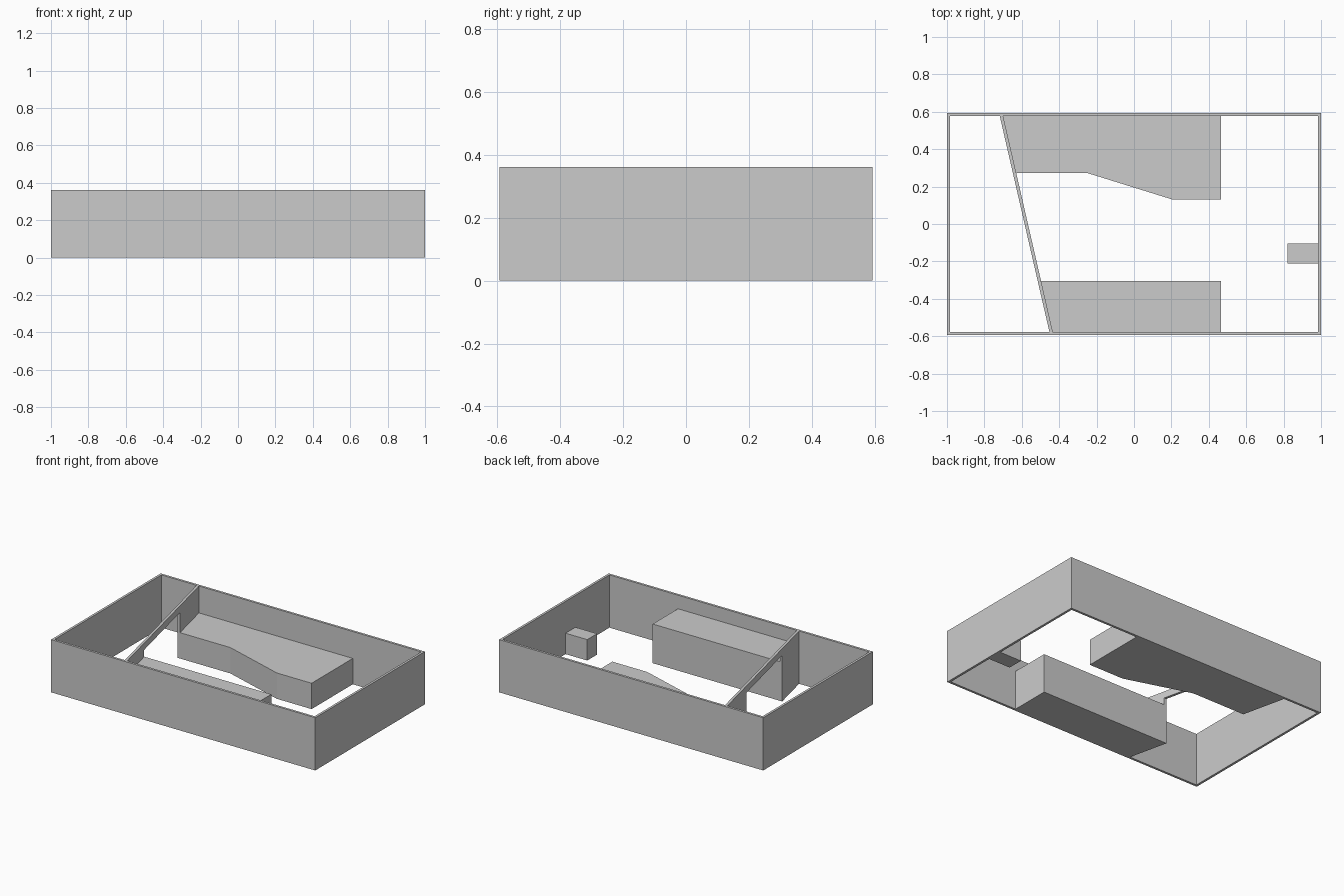
import bpy
import bmesh

cube = bpy.data.objects.get("Cube")
if cube:
    bpy.data.objects.remove(cube, do_unlink=True)

# Single plain grey
grey = bpy.data.materials.new("plain_grey")
grey.use_nodes = True
GREY = (0.6, 0.6, 0.6, 1)
grey.diffuse_color = GREY
grey.node_tree.nodes["Principled BSDF"].inputs["Base Color"].default_value = GREY

# Overall room sizes
HALF_X, HALF_Y, HEIGHT, WALL = 1.0, 0.593, 0.361, 0.016
IN_X, IN_Y = HALF_X - WALL, HALF_Y - WALL


def add_object(name, bm):
    bmesh.ops.recalc_face_normals(bm, faces=bm.faces)
    mesh = bpy.data.meshes.new(name)
    bm.to_mesh(mesh)
    bm.free()
    mesh.materials.append(grey)
    obj = bpy.data.objects.new(name, mesh)
    bpy.context.collection.objects.link(obj)
    return obj


def prism(name, outline, height):
    """Floor outline raised to a height."""
    bm = bmesh.new()
    face = bm.faces.new([bm.verts.new((x, y, 0)) for x, y in outline])
    top = bmesh.ops.extrude_face_region(bm, geom=[face])["geom"]
    verts = [v for v in top if isinstance(v, bmesh.types.BMVert)]
    bmesh.ops.translate(bm, verts=verts, vec=(0, 0, height))
    return add_object(name, bm)


def divider_x(y):
    """Right-hand face of the slanted divider at a depth y."""
    return -0.567 - 0.23 * y


# Outer walls: an open rectangular frame with clean corners
bm = bmesh.new()
rings = []
for hx, hy, z in ((HALF_X, HALF_Y, 0), (HALF_X, HALF_Y, HEIGHT),
                  (IN_X, IN_Y, HEIGHT), (IN_X, IN_Y, 0)):
    rings.append([bm.verts.new((sx * hx, sy * hy, z))
                  for sx, sy in ((-1, -1), (1, -1), (1, 1), (-1, 1))])
for r in range(4):
    a, b = rings[r], rings[(r + 1) % 4]
    for i in range(4):
        j = (i + 1) % 4
        bm.faces.new((a[i], a[j], b[j], b[i]))
add_object("outer_walls", bm)

# Slanted divider: an upside-down U profile leaving a wide doorway
DOOR_FRONT, DOOR_BACK, DOOR_TOP = -0.304, 0.272, 0.315
profile = [(-IN_Y, 0), (DOOR_FRONT, 0), (DOOR_FRONT, DOOR_TOP),
           (DOOR_BACK, DOOR_TOP), (DOOR_BACK, 0), (IN_Y, 0),
           (IN_Y, HEIGHT), (-IN_Y, HEIGHT)]
bm = bmesh.new()
face = bm.faces.new([bm.verts.new((divider_x(y), y, z)) for y, z in profile])
side = bmesh.ops.extrude_face_region(bm, geom=[face])["geom"]
bmesh.ops.translate(bm, vec=(-0.018, 0, 0),
                    verts=[v for v in side if isinstance(v, bmesh.types.BMVert)])
add_object("slanted_divider", bm)

# Blocks standing against the walls
BLOCK_END = 0.465
prism("back_block", [(divider_x(IN_Y), IN_Y), (divider_x(DOOR_BACK), DOOR_BACK),
                     (-0.248, DOOR_BACK), (0.202, 0.132),
                     (BLOCK_END, 0.132), (BLOCK_END, IN_Y)], 0.177)
prism("front_block", [(divider_x(-IN_Y), -IN_Y), (BLOCK_END, -IN_Y),
                      (BLOCK_END, DOOR_FRONT),
                      (divider_x(DOOR_FRONT), DOOR_FRONT)], 0.268)
prism("small_side_block", [(0.82, -0.21), (IN_X, -0.21),
                           (IN_X, -0.103), (0.82, -0.103)], 0.143)
